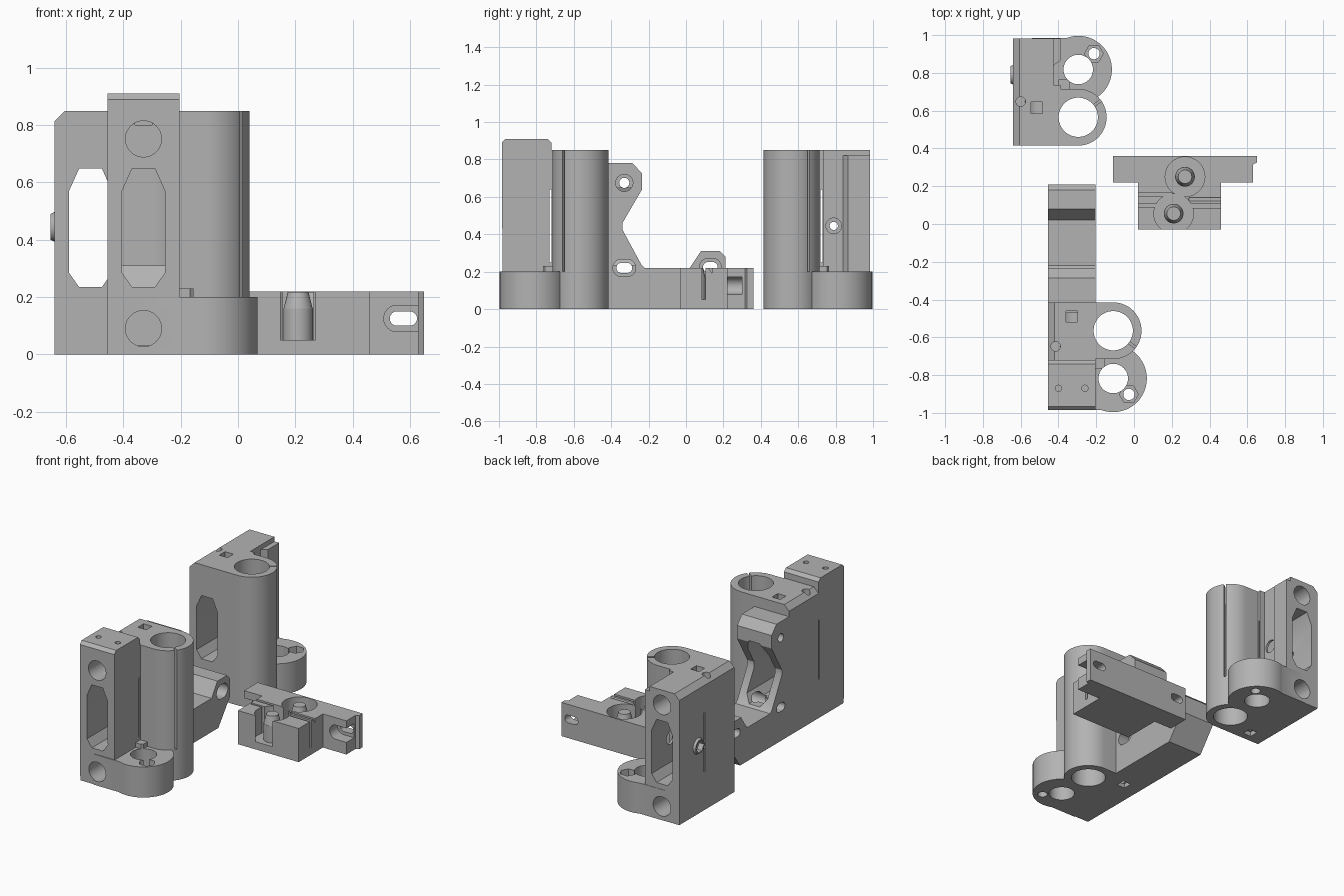
import bpy, bmesh, math
from mathutils import Vector

if "Cube" in bpy.data.objects:
    bpy.data.objects.remove(bpy.data.objects["Cube"])

grey = bpy.data.materials.new("grey_plastic")
grey.diffuse_color = (0.45, 0.45, 0.45, 1)
grey.use_nodes = True
grey.node_tree.nodes["Principled BSDF"].inputs["Base Color"].default_value = grey.diffuse_color


def prism(pts, axis, a, b, name="piece"):
    """Extrude a 2D outline along an axis: z uses (x,y), x uses (y,z), y uses (x,z)."""
    place = {'z': lambda u, v, w: (u, v, w),
             'x': lambda u, v, w: (w, u, v),
             'y': lambda u, v, w: (u, w, v)}[axis]
    bm = bmesh.new()
    lo = [bm.verts.new(place(u, v, a)) for u, v in pts]
    hi = [bm.verts.new(place(u, v, b)) for u, v in pts]
    n = len(pts)
    bm.faces.new(lo)
    bm.faces.new(hi)
    for i in range(n):
        j = (i + 1) % n
        bm.faces.new((lo[i], lo[j], hi[j], hi[i]))
    bmesh.ops.recalc_face_normals(bm, faces=bm.faces)
    me = bpy.data.meshes.new(name)
    bm.to_mesh(me)
    bm.free()
    me.materials.append(grey)
    ob = bpy.data.objects.new(name, me)
    bpy.context.collection.objects.link(ob)
    return ob


def circle(u, v, r, n=48):
    return [(u + r * math.cos(2 * math.pi * i / n), v + r * math.sin(2 * math.pi * i / n))
            for i in range(n)]


def rect(u0, u1, v0, v1):
    return [(u0, v0), (u1, v0), (u1, v1), (u0, v1)]


def slot(u0, u1, v, r, n=16):
    right = [(u1 + r * math.cos(t), v + r * math.sin(t))
             for t in [math.pi * (i / n - 0.5) for i in range(n + 1)]]
    left = [(u0 - r * math.cos(t), v - r * math.sin(t))
            for t in [math.pi * (i / n - 0.5) for i in range(n + 1)]]
    return right + left


def cone(x, y, r0, r1, z0, z1, axis='z'):
    """Tapered round boss along z, or along -x when axis is x (x, y, z0 = base)."""
    ob = prism(circle(0, 0, r0), 'z', z0, z1)
    for v in ob.data.vertices:
        if abs(v.co.z - z1) < 1e-5:
            v.co.x *= r1 / r0
            v.co.y *= r1 / r0
        v.co.x += x
        v.co.y += y
    return ob


def combine(target, pieces, op):
    for p in pieces:
        m = target.modifiers.new("cut", 'BOOLEAN')
        m.operation, m.solver, m.object = op, 'EXACT', p
        bpy.context.view_layer.objects.active = target
        bpy.ops.object.modifier_apply(modifier=m.name)
        bpy.data.objects.remove(p)


def finish(ob):
    bpy.ops.object.select_all(action='DESELECT')
    ob.select_set(True)
    bpy.context.view_layer.objects.active = ob
    bpy.ops.object.shade_smooth_by_angle(angle=math.radians(30))


def carriage_end(name, x0, s, motor):
    """Bearing tower with rod box and nut flange; s is the side along y."""
    cx, yb, yf = x0 + 0.345, s * 0.565, s * 0.818
    R = lambda u0, u1, v0, v1: rect(u0, u1, s * v0, s * v1)

    # tower block with a sloped outer top edge
    body = prism([(x0, 0), (x0 + 0.25, 0), (x0 + 0.25, 0.85), (x0 + 0.035, 0.85), (x0, 0.815)],
                 'y', s * 0.415, s * 0.735, name)
    if motor:
        box = prism([(s * y, z) for y, z in ((0.72, 0), (0.98, 0), (0.985, 0.89), (0.965, 0.91),
                                             (0.74, 0.91), (0.72, 0.89))], 'x', x0, x0 + 0.25)
        parts = [box]
    else:
        box = prism([(x0, 0), (x0 + 0.215, 0), (x0 + 0.215, 0.85), (x0 + 0.035, 0.85), (x0, 0.815)],
                    'y', 0.70, 0.983)
        pillar = prism([(x0 + 0.1, 0.84), (x0 + 0.215, 0.84), (x0 + 0.25, 0.865),
                        (x0 + 0.25, 0.983), (x0 + 0.1, 0.983)], 'z', 0, 0.82)
        parts = [box, pillar]
    # bearing cylinder, flange and small nut rib
    parts += [prism(R(x0 + 0.1, cx, 0.415, 0.715), 'z', 0, 0.85),
              prism(circle(cx, yb, 0.15, 64), 'z', 0, 0.85),
              prism(R(x0 + 0.1, cx, 0.60, 0.985), 'z', 0, 0.2),
              prism(circle(cx, yf, 0.178, 64), 'z', 0, 0.2),
              prism(R(x0 + 0.24, x0 + 0.30, 0.70, 0.765), 'z', 0.1, 0.23)]
    # motor mounting arm
    if motor:
        arm = [(-0.45, 0), (0.09, 0), (0.21, 0.16), (0.21, 0.28), (0.18, 0.31), (0.08, 0.31),
               (0.02, 0.22), (-0.22, 0.22), (-0.24, 0.24), (-0.34, 0.425), (-0.34, 0.46),
               (-0.235, 0.64), (-0.235, 0.725), (-0.285, 0.78), (-0.45, 0.78)]
        parts.append(prism(arm, 'x', x0, x0 + 0.25))
    else:
        # idler bolt boss on the outer face
        boss = cone(0, 0, 0.075, 0.045, -0.05, 0.015)
        for v in boss.data.vertices:
            v.co = Vector((x0 - v.co.z, 0.79 + v.co.x, 0.445 + v.co.y))
        bm = bmesh.new()
        bm.from_mesh(boss.data)
        bmesh.ops.recalc_face_normals(bm, faces=bm.faces)
        bm.to_mesh(boss.data)
        bm.free()
        parts.append(boss)
    combine(body, parts, 'UNION')

    # belt tunnel, rod sockets, bearing bore, screw bore and clamp slits
    w = x0 + 0.125
    tunnel = [(w - .075, .285), (w - .04, .235), (w + .04, .235), (w + .075, .285),
              (w + .075, .57), (w + .04, .648), (w - .04, .648), (w - .075, .57)]
    nx, ny = cx + 0.083, s * 0.902
    cuts = [prism(tunnel, 'y', s * 0.15, s * 1.1),
            prism(circle(w, 0.09, 0.063), 'y', s * 0.47, s * 1.1),
            prism(circle(w, 0.752, 0.063), 'y', s * 0.47, s * 1.1),
            prism(circle(cx, yb, 0.104, 64), 'z', -0.1, 1),
            prism(circle(cx, yf, 0.078), 'z', -0.1, 0.5),
            prism(circle(nx, ny, 0.03, 24), 'z', -0.1, 0.5),
            prism(circle(nx, ny, 0.05, 6), 'z', 0.13, 0.5),
            prism(R(x0 - 0.1, x0 + 0.4, 0.718, 0.73), 'z', 0.25, 0.64),
            prism(R(w - 0.03, w + 0.03, 0.46, 0.52) if motor else R(w - 0.03, w + 0.03, 0.585, 0.645),
                  'z', 0.80, 1),
            prism(R(w - 0.03, w + 0.03, 0.46, 0.52), 'z', -0.1, 0.03),
            prism(circle(x0 + 0.04, s * 0.648, 0.025, 24), 'z', 0.74, 1)]
    d = Vector((0.8, s * 0.6))
    p = Vector((-d.y, d.x)) * 0.006
    c = Vector((cx, yb))
    cuts.append(prism([tuple(c + d * k + p * q) for k, q in ((.09, -1), (.2, -1), (.2, 1), (.09, 1))],
                      'z', 0.2, 1))
    if motor:
        # adjusting screw holes and motor screw holes
        for x in (w - 0.07, w + 0.07):
            cuts.append(prism(circle(x, -0.87, 0.017, 16), 'z', 0.83, 1))
        for y, z, e in ((-0.33, 0.675, 0), (-0.33, 0.22, 0.015), (0.13, 0.225, 0.012)):
            cuts.append(prism(slot(y - e, y + e, z, 0.027), 'x', x0 - 0.1, x0 + 0.4))
            cuts.append(prism(slot(y - e, y + e, z, 0.046), 'x', x0 + 0.14, x0 + 0.4))
    else:
        cuts.append(prism(circle(0.79, 0.445, 0.022, 24), 'x', x0 - 0.1, x0 + 0.4))
        cuts.append(prism(circle(0.79, 0.445, 0.042, 24), 'x', x0 + 0.2, x0 + 0.4))
        cuts.append(prism(circle(0.79, 0.445, 0.04, 6), 'x', x0 - 0.1, x0 + 0.02))
    combine(body, cuts, 'DIFFERENCE')
    finish(body)


carriage_end("motor_end", -0.455, -1, True)
carriage_end("idler_end", -0.64, 1, False)

# belt clamp: T-shaped block with a lip at one end
clamp = prism([(-0.11, 0.22), (0.02, 0.22), (0.02, -0.03), (0.46, -0.03), (0.46, 0.22), (0.63, 0.22),
               (0.63, 0.315), (0.65, 0.325), (0.65, 0.36), (-0.11, 0.36)], 'z', 0, 0.22, "belt_clamp")
posts = ((0.27, 0.25), (0.21, 0.055))
cuts = [prism(circle(x, y, 0.105), 'z', 0.05, 0.3) for x, y in posts]
# belt grooves leading to the pockets
cuts += [prism(rect(0.30, 0.5, 0.085, 0.105), 'z', 0.05, 0.3),
         prism([(0.115, 0.3), (0.14, 0.3), (0.14, 0.19), (0.115, 0.23)], 'x', 0.29, 0.5),
         prism(rect(-0.05, 0.2, 0.145, 0.165), 'z', 0.05, 0.3),
         prism(rect(0.0, 0.15, 0.09, 0.105), 'z', 0.05, 0.3)]
# mounting slots
cuts += [prism(slot(0.555, 0.60, 0.125, 0.025), 'y', 0.1, 0.5),
         prism(slot(0.555, 0.75, 0.125, 0.046), 'y', 0.1, 0.30),
         prism(slot(-0.06, -0.02, 0.125, 0.025), 'y', 0.1, 0.5),
         prism(slot(-0.25, -0.02, 0.125, 0.046), 'y', 0.1, 0.30)]
combine(clamp, cuts, 'DIFFERENCE')
# belt posts with tapered tops
for x, y in posts:
    combine(clamp, [prism(circle(x, y, 0.052), 'z', 0.02, 0.16),
                    cone(x, y, 0.052, 0.036, 0.155, 0.218)], 'UNION')
finish(clamp)
